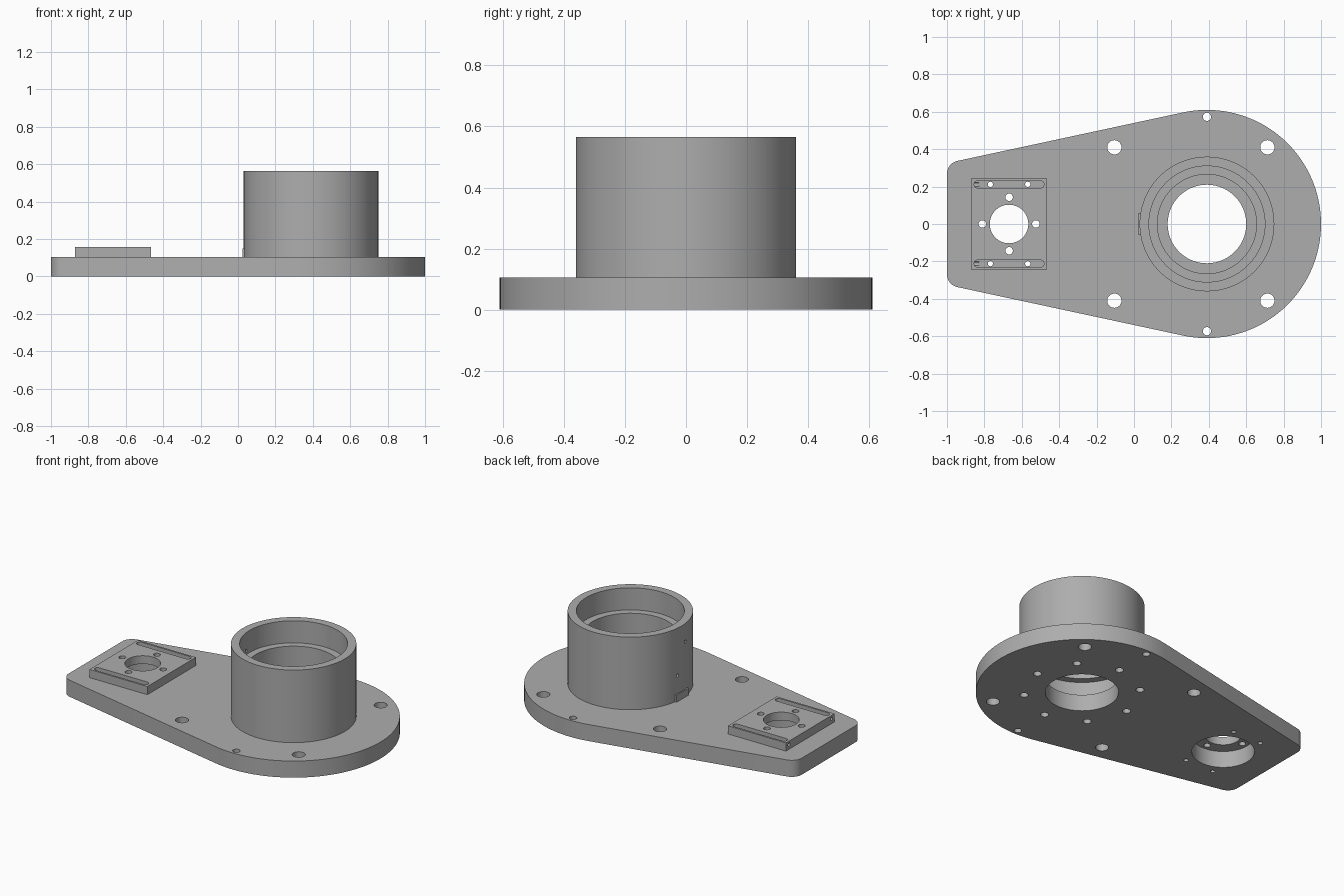
import bpy, bmesh
from math import sin, cos, pi, radians, asin, sqrt
from mathutils import Matrix, Vector

if "Cube" in bpy.data.objects:
    bpy.data.objects.remove(bpy.data.objects["Cube"], do_unlink=True)

grey = bpy.data.materials.new("machined_grey")
grey.use_nodes = True
COLOUR = (0.42, 0.42, 0.42, 1)
grey.diffuse_color = COLOUR
grey.node_tree.nodes["Principled BSDF"].inputs["Base Color"].default_value = COLOUR

THICK = 0.105          # base plate thickness
HUB = 0.39             # x of the housing axis
PAD = -0.668           # x of the motor pad centre
PAD_TOP = 0.157
TOP = 0.565


def make_object(name, bm):
    bmesh.ops.recalc_face_normals(bm, faces=bm.faces)
    mesh = bpy.data.meshes.new(name)
    bm.to_mesh(mesh)
    bm.free()
    mesh.materials.append(grey)
    obj = bpy.data.objects.new(name, mesh)
    bpy.context.collection.objects.link(obj)
    return obj


def arc(cx, cy, r, start, end, n):
    return [(cx + r * cos(start + (end - start) * i / n),
             cy + r * sin(start + (end - start) * i / n)) for i in range(n + 1)]


def prism(name, outline, z0, z1):
    bm = bmesh.new()
    face = bm.faces.new([bm.verts.new((x, y, z0)) for x, y in outline])
    new = bmesh.ops.extrude_face_region(bm, geom=[face])["geom"]
    verts = [v for v in new if isinstance(v, bmesh.types.BMVert)]
    bmesh.ops.translate(bm, verts=verts, vec=(0, 0, z1 - z0))
    return make_object(name, bm)


def box(name, x0, x1, half_y, z0, z1):
    return prism(name, [(x0, -half_y), (x1, -half_y), (x1, half_y), (x0, half_y)], z0, z1)


def rod(start, end, r, n=32):
    """Round cutter between two points."""
    a, b = Vector(start), Vector(end)
    turn = (b - a).to_track_quat("Z", "Y").to_matrix().to_4x4()
    bm = bmesh.new()
    bmesh.ops.create_cone(bm, cap_ends=True, segments=n, radius1=r, radius2=r,
                          depth=(b - a).length,
                          matrix=Matrix.Translation((a + b) / 2) @ turn)
    return make_object("cutter", bm)


def cut(target, cutter):
    mod = target.modifiers.new("cut", "BOOLEAN")
    mod.operation = "DIFFERENCE"
    mod.solver = "EXACT"
    mod.object = cutter
    bpy.context.view_layer.objects.active = target
    bpy.ops.object.modifier_apply(modifier=mod.name)
    bpy.data.objects.remove(cutter, do_unlink=True)


def drill(target, x, y, r, z0=-0.05, z1=0.3, n=32):
    cut(target, rod((x, y, z0), (x, y, z1), r, n))


# Base plate: large round end tapering to a narrow end with rounded corners
R, FILLET, S = 0.61, 0.07, 0.21
tangent = pi / 2 + asin(S)
corner_x = -1 + FILLET
corner_y = (R - FILLET - S * (HUB - corner_x)) / sqrt(1 - S * S)
outline = arc(HUB, 0, R, -tangent, tangent, 80)
outline += arc(corner_x, corner_y, FILLET, tangent, pi, 10)
outline += arc(corner_x, -corner_y, FILLET, pi, 2 * pi - tangent, 10)
base = prism("base_plate", outline, 0, THICK)

# Bearing housing: revolved section with a bearing seat at each end
section = [(0.31, THICK), (0.36, THICK), (0.36, TOP), (0.31, TOP),
           (0.31, 0.425), (0.265, 0.425), (0.265, 0.245), (0.31, 0.245)]
bm = bmesh.new()
ring = [bm.verts.new((HUB + r, 0, z)) for r, z in section]
edges = [bm.edges.new((ring[i - 1], ring[i])) for i in range(len(ring))]
bmesh.ops.spin(bm, geom=ring + edges, cent=(HUB, 0, 0), axis=(0, 0, 1),
               angle=2 * pi, steps=96, use_merge=True)
bmesh.ops.remove_doubles(bm, verts=bm.verts, dist=0.0001)
housing = make_object("bearing_housing", bm)

# Motor pad
pad = box("motor_pad", PAD - 0.203, PAD + 0.203, 0.243, THICK, PAD_TOP)

# Bores in the plate and the pad
drill(base, HUB, 0, 0.21, n=96)
drill(base, PAD, 0, 0.18, n=64)
drill(pad, PAD, 0, 0.103, n=64)

# Mounting and dowel holes
for side in (-1, 1):
    drill(base, -0.105, side * 0.41, 0.038)
    drill(base, 0.713, side * 0.41, 0.038)
    drill(base, HUB, side * 0.573, 0.022)

# Screw ring fastening the housing from below
for i in range(8):
    a = i * pi / 4
    x, y = HUB + 0.334 * cos(a), 0.334 * sin(a)
    drill(base, x, y, 0.024)
    drill(housing, x, y, 0.019, z0=0.05, z1=0.23, n=20)

# Motor screw holes
for i in range(4):
    a = i * pi / 2
    drill(pad, PAD + 0.143 * cos(a), 0.143 * sin(a), 0.02)

# Long slots with screw holes and end adjusters
for side in (-1, 1):
    y = side * 0.212
    slot = arc(PAD + 0.168, y, 0.019, -pi / 2, pi / 2, 12)
    slot += arc(PAD - 0.168, y, 0.019, pi / 2, 3 * pi / 2, 12)
    cut(pad, prism("cutter", slot, PAD_TOP - 0.025, PAD_TOP + 0.05))
    for dx in (-0.1, 0.1):
        drill(pad, PAD + dx, y, 0.014, n=20)
        drill(base, PAD + dx, y, 0.014, n=20)
    cut(pad, rod((PAD - 0.25, y, 0.135), (PAD - 0.16, y, 0.135), 0.011, 16))

# Small cross holes through the housing wall above the flat tab
for y, z in ((-0.037, 0.45), (0.04, 0.265)):
    cut(housing, rod((HUB - 0.45, y, z), (HUB - 0.2, y, z), 0.01, 16))
tab = box("housing_tab", HUB - 0.366, HUB - 0.335, 0.06, THICK, 0.15)

# Smooth round walls, crisp edges
for obj in (base, housing, pad):
    bpy.ops.object.select_all(action="DESELECT")
    obj.select_set(True)
    bpy.context.view_layer.objects.active = obj
    bpy.ops.object.shade_smooth_by_angle(angle=radians(30))
